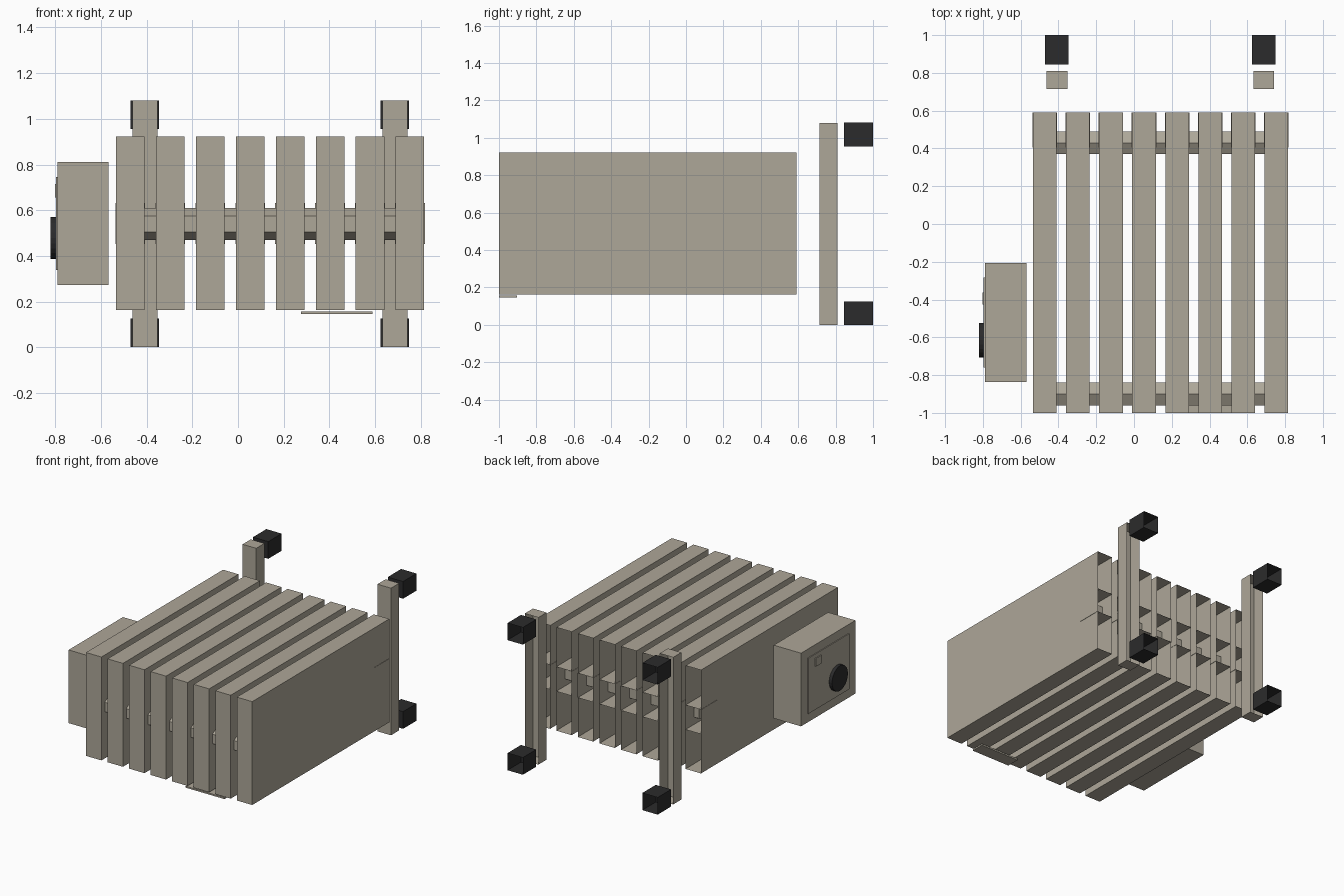
import bpy, bmesh, math
from mathutils import Matrix

if "Cube" in bpy.data.objects:
    bpy.data.objects.remove(bpy.data.objects["Cube"])


def material(name, rgb):
    m = bpy.data.materials.new(name)
    m.diffuse_color = (*rgb, 1)
    m.use_nodes = True
    m.node_tree.nodes["Principled BSDF"].inputs["Base Color"].default_value = m.diffuse_color
    return m


BEIGE = material("warm_beige", (0.42, 0.385, 0.315))
BLACK = material("soft_black", (0.024, 0.024, 0.025))


def finish(name, bm, mat):
    bmesh.ops.recalc_face_normals(bm, faces=bm.faces)
    me = bpy.data.meshes.new(name)
    bm.to_mesh(me)
    bm.free()
    me.materials.append(mat)
    ob = bpy.data.objects.new(name, me)
    bpy.context.collection.objects.link(ob)
    return ob


def box(name, x, y, z, mat, open_back=False):
    """Box from (min, max) ranges; open_back drops the +y face."""
    bm = bmesh.new()
    bmesh.ops.create_cube(bm, size=1)
    for v in bm.verts:
        for i, r in enumerate((x, y, z)):
            v.co[i] = r[0] if v.co[i] < 0 else r[1]
    ob_back = [f for f in bm.faces if f.normal.y > 0.9]
    bmesh.ops.recalc_face_normals(bm, faces=bm.faces)
    if open_back:
        bmesh.ops.delete(bm, geom=ob_back, context='FACES_ONLY')
    return finish(name, bm, mat)


def rod_x(name, x, y, z, radius, sides, mat, turn=0.0):
    """Cylinder along x with one corner pointing up."""
    bm = bmesh.new()
    bmesh.ops.create_cone(bm, cap_ends=True, segments=sides, radius1=radius,
                          radius2=radius, depth=x[1] - x[0],
                          matrix=Matrix.Translation(((x[0] + x[1]) / 2, y, z))
                          @ Matrix.Rotation(turn, 4, 'X')
                          @ Matrix.Rotation(math.pi / 2, 4, 'Y'))
    # make sure a corner, not a flat, is on top
    top = max(v.co.z for v in bm.verts)
    if top < z + radius * 0.99:
        bmesh.ops.rotate(bm, verts=bm.verts, cent=(0, y, z),
                         matrix=Matrix.Rotation(math.pi / sides, 3, 'X'))
    return finish(name, bm, mat)


# Radiator fins (hollow, open at the back) with a slightly wider rear sleeve
for i in range(8):
    c = -0.472 + i * 0.175
    box(f"fin_{i + 1}", (c - 0.0625, c + 0.0625), (-1.0, 0.59), (0.163, 0.922),
        BEIGE, open_back=True)
    box(f"fin_sleeve_{i + 1}", (c - 0.065, c + 0.065), (0.405, 0.59),
        (0.452, 0.632), BEIGE, open_back=True)

# Hexagonal connecting tubes
for name, y in (("front_tube", -0.90), ("rear_tube", 0.43)):
    rod_x(name, (-0.45, 0.73), y, 0.54, 0.07, 6, BEIGE)

# Control box with panel, switch and dial
box("control_box", (-0.79, -0.568), (-0.837, -0.206), (0.273, 0.81), BEIGE)
box("control_panel", (-0.796, -0.788), (-0.76, -0.282), (0.337, 0.745), BEIGE)
box("switch", (-0.802, -0.794), (-0.425, -0.362), (0.655, 0.715), BEIGE)
rod_x("dial", (-0.82, -0.794), -0.615, 0.478, 0.092, 24, BLACK)

# Thin plate under the front edge
box("bottom_plate", (0.275, 0.59), (-1.0, -0.903), (0.146, 0.157), BEIGE)

# Wall posts and their black rear blocks
for side, c in (("left", -0.408), ("right", 0.687)):
    box(f"{side}_post", (c - 0.055, c + 0.055), (0.715, 0.81), (0, 1.08),
        BEIGE, open_back=True)
    for level, z in (("lower", 0.0), ("upper", 0.955)):
        box(f"{side}_{level}_block", (c - 0.062, c + 0.062), (0.845, 1.0),
            (z, z + 0.126), BLACK, open_back=True)
